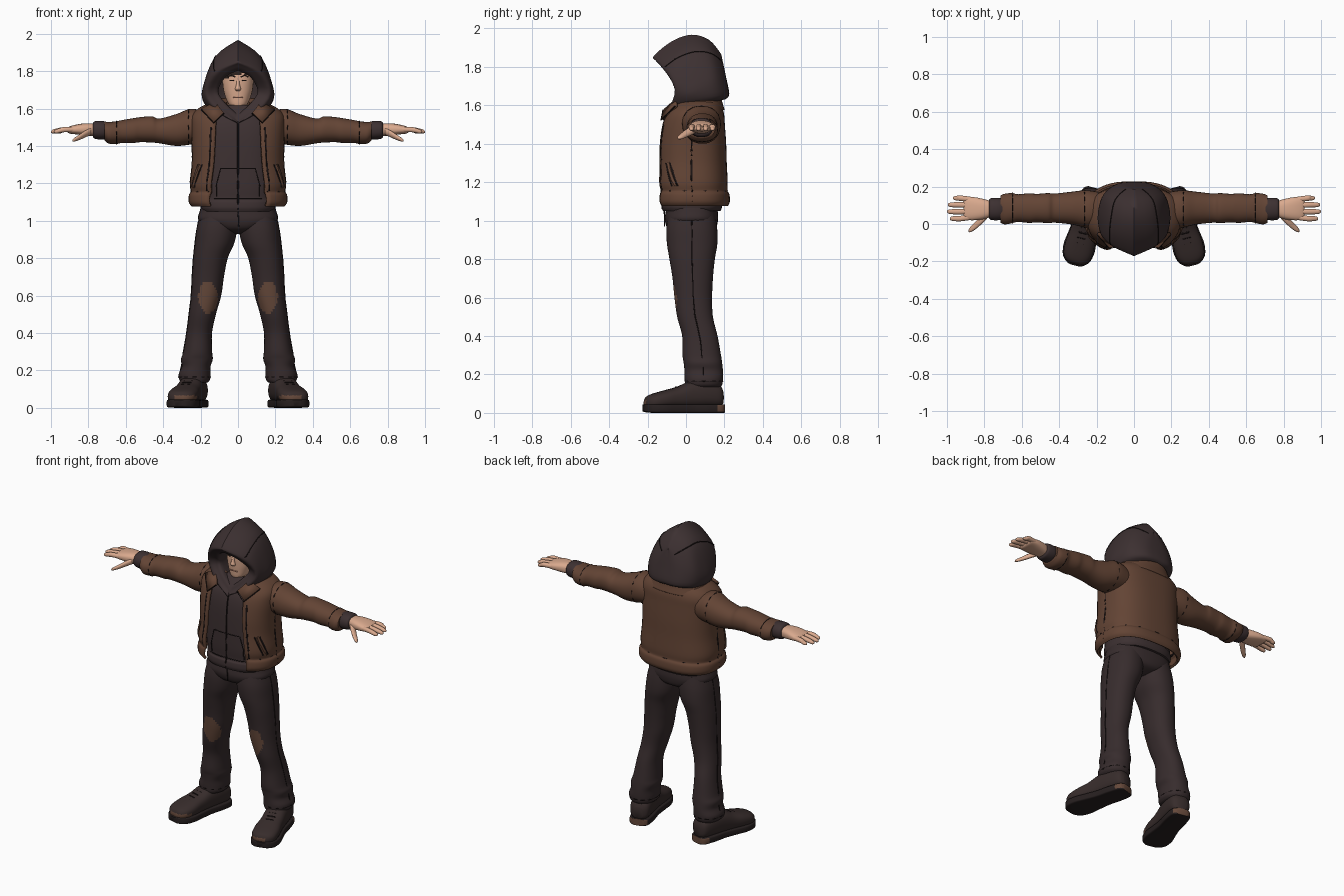
import bpy, bmesh, math
from mathutils import Vector, Matrix

cube = bpy.data.objects.get("Cube")
if cube:
    bpy.data.objects.remove(cube, do_unlink=True)


def material(name, rgb):
    mat = bpy.data.materials.new(name)
    mat.use_nodes = True
    mat.diffuse_color = (*rgb, 1)
    bsdf = mat.node_tree.nodes["Principled BSDF"]
    bsdf.inputs["Base Color"].default_value = (*rgb, 1)
    bsdf.inputs["Roughness"].default_value = 0.9
    return mat


HOOD = material("dark hood cloth", (.046, .03, .031))
DENIM = material("dark trouser cloth", (.038, .025, .026))
JACKET = material("brown jacket", (.125, .058, .035))
SKIN = material("skin", (.7, .4, .27))
PATCH = material("worn brown", (.13, .065, .042))
SHOE = material("shoe leather", (.038, .025, .024))
SOLE = material("shoe sole", (.02, .014, .014))
SEAM = material("dark seam", (.011, .007, .007))
HAIR = material("dark hair", (.025, .015, .012))
LIP = material("lip", (.42, .19, .13))


def same(p):
    return p


def spline(keys, steps=5):
    """Smooth curve through tuples of any length."""
    out = []
    for i in range(len(keys) - 1):
        quad = zip(keys[max(i - 1, 0)], keys[i], keys[i + 1], keys[min(i + 2, len(keys) - 1)])
        quad = list(quad)
        for k in range(steps):
            u = k / steps
            out.append(tuple(
                b + .5 * u * (c - a + u * (2 * a - 5 * b + 4 * c - d + u * (3 * (b - c) + d - a)))
                for a, b, c, d in quad))
    return out + [tuple(keys[-1])]


def ring_point(key, angle, axis, power):
    """Point on a rounded-box section; angle 0 is the front (or underside)."""
    t, a, b, ra, rb = key
    s, c = math.sin(angle), math.cos(angle)
    u = a + ra * math.copysign(abs(s) ** (2 / power), s)
    v = b - rb * math.copysign(abs(c) ** (2 / power), c)
    return {"X": (t, u, v), "Y": (u, t, v), "Z": (u, v, t)}[axis]


def surface(name, grid, mats, place=same, closed=True, caps=True, rule=None, thick=0):
    """Skin a grid of rows; rule picks the material slot from a face centre."""
    bm = bmesh.new()
    rows = [[bm.verts.new(place(p)) for p in row] for row in grid]
    n = len(rows[0])
    for low, high in zip(rows, rows[1:]):
        for j in range(n if closed else n - 1):
            k = (j + 1) % n
            bm.faces.new((low[j], low[k], high[k], high[j]))
    if caps and closed:
        bm.faces.new(rows[0])
        bm.faces.new(rows[-1])
    bmesh.ops.remove_doubles(bm, verts=bm.verts[:], dist=.0004)
    bmesh.ops.recalc_face_normals(bm, faces=bm.faces[:])
    for f in bm.faces:
        f.smooth = True
        if rule:
            f.material_index = rule(f.calc_center_median())
    mesh = bpy.data.meshes.new(name)
    bm.to_mesh(mesh)
    bm.free()
    mesh.set_sharp_from_angle(angle=.9)
    for m in mats:
        mesh.materials.append(m)
    obj = bpy.data.objects.new(name, mesh)
    bpy.context.collection.objects.link(obj)
    if thick:
        mod = obj.modifiers.new("thickness", "SOLIDIFY")
        mod.thickness, mod.offset = thick, 0
    return obj


def loft(name, keys, mats, axis="Z", power=2.2, sides=32, gap=None, steps=5, **kw):
    """Body of rounded sections; gap(t) leaves an opening at the front."""
    grid = []
    for key in spline(keys, steps):
        g = gap(key[0]) if gap else 0
        count = sides + 1 if gap else sides
        grid.append([ring_point(key, g + (2 * math.pi - 2 * g) * j / sides, axis, power)
                     for j in range(count)])
    return surface(name, grid, mats, closed=not gap, **kw)


def tube(name, points, radius, mat, place=same):
    pts = [Vector(p) for p in points]
    grid = []
    for i, p in enumerate(pts):
        d = pts[min(i + 1, len(pts) - 1)] - pts[max(i - 1, 0)]
        q = d.to_track_quat("Z", "Y")
        grid.append([p + q @ Vector((radius * math.cos(a), radius * math.sin(a), 0))
                     for a in (j * math.pi / 3 for j in range(6))])
    return surface(name, grid, [mat], place)


def seam(name, keys, ends, axis="Z", power=2.2, mat=SEAM, radius=.003, place=same):
    """Thin line lying on a loft, from one (t, angle) to the next."""
    fine = sorted(spline(keys, 12))
    pts = []
    for (t0, a0), (t1, a1) in zip(ends, ends[1:]):
        for k in range(13):
            t, a = t0 + (t1 - t0) * k / 12, a0 + (a1 - a0) * k / 12
            key = min(fine, key=lambda f: abs(f[0] - t))
            pts.append(ring_point((t, *key[1:]), a, axis, power))
    tube(name, pts, radius, mat, place)


# Head, neck and face
head = [(1.605, 0, -.005, .03, .03), (1.625, 0, .01, .05, .052), (1.66, 0, .025, .067, .07),
        (1.7, 0, .03, .078, .078), (1.75, 0, .035, .083, .085), (1.8, 0, .04, .08, .085),
        (1.85, 0, .045, .06, .07), (1.87, 0, .045, .03, .03)]
loft("head", head, [SKIN, HAIR],
     rule=lambda c: int(c.z > 1.787 - .3 * abs(c.x - .02) or c.y > .07))
loft("neck", [(1.5, 0, .035, .065, .06), (1.57, 0, .03, .055, .055), (1.65, 0, .03, .055, .05)], [SKIN])
loft("nose", [(1.765, 0, -.04, .007, .008), (1.725, 0, -.048, .01, .014),
              (1.705, 0, -.05, .016, .017), (1.694, 0, -.045, .01, .01)], [SKIN], sides=16)
seam("mouth", head, [(1.658, -.35), (1.66, 0), (1.658, .35)], mat=LIP, radius=.004)

# Hood: half arches from the neck to the crown, mirrored and skinned front to back
rim = [(0, -.09, 1.535), (.075, -.075, 1.6), (.135, -.05, 1.69), (.085, -.12, 1.79), (0, -.16, 1.835)]
core = Vector((0, .03, 1.69))
inner = [tuple(Vector(p).lerp(core, .22)) for p in rim]
deep = [tuple(Vector(p).lerp(core, .12) + Vector((0, .1, 0))) for p in rim]
arches = [deep, inner, rim,
          [(0, -.11, 1.52), (.1, -.085, 1.58), (.175, -.055, 1.68), (.125, -.11, 1.8), (0, -.165, 1.86)],
          [(.12, -.03, 1.585), (.17, -.01, 1.62), (.19, 0, 1.69), (.13, -.04, 1.85), (0, -.07, 1.935)],
          [(.15, .06, 1.6), (.185, .07, 1.64), (.185, .07, 1.72), (.12, .05, 1.88), (0, .03, 1.967)],
          [(.13, .15, 1.62), (.16, .16, 1.65), (.155, .15, 1.75), (.1, .13, 1.87), (0, .12, 1.94)],
          [(.06, .2, 1.63), (.09, .215, 1.655), (.08, .2, 1.75), (.045, .185, 1.83), (0, .18, 1.87)],
          [(0, .21, 1.635), (0, .225, 1.66), (0, .21, 1.74), (0, .195, 1.81), (0, .18, 1.86)]]
columns = [spline(col, 4) for col in zip(*[spline(a, 4) for a in arches])]
half = [[(max(p[0], 0), p[1], p[2]) for p in row] for row in zip(*columns)]
surface("hood", [row + [(-x, y, z) for x, y, z in row[-2::-1]] for row in half], [HOOD], closed=False)
for s in (1, -1):
    tube("hood_seam", [row[12] for row in half[12:29]], .003, SEAM, lambda p: (s * p[0], p[1], p[2]))

# Hooded top under the jacket
hoodie = [(1.05, 0, .03, .19, .15), (1.07, 0, .03, .2, .157), (1.1, 0, .03, .2, .155),
          (1.12, 0, .03, .2, .147), (1.2, 0, .03, .205, .152), (1.4, 0, .03, .205, .148),
          (1.5, 0, .035, .2, .14), (1.56, 0, .045, .17, .125), (1.62, 0, .05, .12, .085)]
loft("hoodie_body", hoodie, [HOOD], power=2.6)
seam("hoodie_zip", hoodie, [(1.06, 0), (1.52, 0)], power=2.6, radius=.005)
seam("hoodie_hem", hoodie, [(1.12, -.6), (1.12, .6)], power=2.6)
seam("hoodie_pocket", hoodie, [(1.13, -.5), (1.19, -.5), (1.28, -.36), (1.28, .36), (1.19, .5), (1.13, .5)],
     power=2.6)

# Open jacket body and collar
jacket = [(1.08, 0, .035, .242, .177), (1.1, 0, .035, .256, .186), (1.135, 0, .035, .256, .184),
          (1.155, 0, .033, .245, .176), (1.2, 0, .03, .25, .18), (1.3, 0, .03, .24, .175),
          (1.4, 0, .03, .24, .172), (1.5, 0, .035, .245, .16), (1.56, 0, .045, .24, .145),
          (1.6, 0, .055, .2, .12), (1.63, 0, .06, .13, .09)]


def front_gap(z):
    return .54 - (z - 1.08) * .33


loft("jacket_body", jacket, [JACKET], power=2.6, sides=40, gap=front_gap, thick=.014)
loft("jacket_collar", [(1.575, 0, .06, .19, .135), (1.62, 0, .06, .17, .122), (1.655, 0, .065, .155, .115)],
     [JACKET], power=2.4, gap=lambda z: .6, thick=.012)
seam("jacket_hem_seam", jacket, [(1.155, .56), (1.155, 2 * math.pi - .56)], power=2.6, radius=.009)

# Trouser top
loft("trouser_hips", [(.93, 0, .03, .04, .06), (.955, 0, .03, .13, .12), (1, 0, .028, .21, .138),
                      (1.05, 0, .03, .205, .135), (1.1, 0, .03, .19, .13)], [DENIM], power=2.5)
tube("trouser_fly", [(0, -.113, 1.05), (.004, -.112, .97)], .003, SEAM)

sleeve = [(.16, .075, 1.5, .09, .08), (.25, .08, 1.503, .1, .095), (.33, .085, 1.485, .088, .085),
          (.42, .085, 1.48, .078, .066), (.46, .085, 1.488, .08, .07), (.52, .085, 1.487, .076, .067),
          (.56, .085, 1.482, .079, .066), (.62, .085, 1.477, .074, .061), (.65, .085, 1.471, .08, .061),
          (.69, .08, 1.47, .082, .058), (.715, .08, 1.48, .072, .05)]
leg = [(1.04, .1, .03, .1, .12), (.96, .112, .03, .108, .132), (.88, .125, .032, .105, .131),
       (.8, .147, .032, .092, .118), (.7, .16, .035, .085, .105), (.6, .17, .038, .08, .098),
       (.5, .19, .047, .072, .093), (.4, .207, .072, .068, .092), (.3, .215, .082, .077, .1),
       (.26, .22, .088, .085, .1), (.22, .224, .092, .077, .1), (.18, .232, .093, .085, .1),
       (.15, .232, .092, .082, .097), (.135, .232, .09, .07, .09)]
turn = Matrix.Translation((.235, .1, 0)) @ Matrix.Rotation(.25, 4, "Z") @ Matrix.Translation((0, -.1, 0))

for side, s in (("left", 1), ("right", -1)):
    def flip(p):
        return (s * p[0], p[1], p[2])

    def foot(p):
        return flip(turn @ Vector(p))

    # Face details
    seam(side + "_brow", head, [(1.768, .15), (1.778, .4), (1.77, .65)], mat=HAIR, radius=.004, place=flip)
    seam(side + "_eye", head, [(1.75, .24), (1.75, .52)], mat=HAIR, radius=.004, place=flip)

    # Jacket lapel, pocket and seams
    surface(side + "_lapel", [[(.075, -.112, 1.575), (.13, -.122, 1.525)], [(.12, -.05, 1.63), (.195, -.05, 1.597)]],
            [JACKET], flip, closed=False, thick=.014)
    tube(side + "_lapel_edge", [(.075, -.12, 1.575), (.13, -.13, 1.523), (.197, -.057, 1.595)], .003, SEAM, flip)
    seam(side + "_pocket_welt", jacket, [(1.3, .91), (1.18, 1.17)], power=2.6, mat=JACKET, radius=.014, place=flip)
    for shift in (-.09, .09):
        seam(side + "_pocket_seam", jacket, [(1.3, .91 + shift), (1.18, 1.17 + shift)], power=2.6,
             radius=.009, place=flip)
    seam(side + "_jacket_side_seam", jacket, [(1.42, 1.57), (1.1, 1.57)], power=2.6, radius=.009, place=flip)
    seam(side + "_jacket_front_seam", jacket, [(1.5, .52), (1.16, .63)], power=2.6, radius=.009, place=flip)

    # Sleeve and cuff
    loft(side + "_sleeve", sleeve, [JACKET], axis="X", place=flip)
    for x in (.265, .65):
        seam(side + "_sleeve_seam", sleeve, [(x, 0), (x, 2 * math.pi)], axis="X", place=flip)
    loft(side + "_cuff", [(.7, .08, 1.483, .055, .045), (.73, .08, 1.484, .06, .05),
                          (.765, .08, 1.485, .058, .047), (.775, .08, 1.485, .048, .038)],
         [HOOD], axis="X", place=flip)

    # Hand: palm, four fingers and thumb
    loft(side + "_palm", [(.755, .08, 1.485, .04, .034), (.81, .08, 1.488, .055, .033),
                          (.86, .082, 1.488, .062, .027), (.9, .083, 1.485, .06, .019),
                          (.912, .083, 1.484, .05, .01)], [SKIN], axis="X", power=2.6, place=flip)
    for finger, y, tip in (("index", .036, .985), ("middle", .068, 1), ("ring", .1, .995), ("little", .131, .968)):
        spread = (y - .083) * .15
        loft(f"{side}_{finger}_finger",
             [(.875, y, 1.488, .015, .014), (.93, y + spread, 1.487, .015, .014),
              (tip - .02, y + spread, 1.479, .013, .012), (tip - .005, y + spread, 1.476, .009, .008),
              (tip, y + spread, 1.475, .003, .003)], [SKIN], axis="X", sides=14, place=flip)
    loft(side + "_thumb", [(.785, .05, 1.48, .022, .02), (.82, .018, 1.462, .023, .018),
                           (.85, -.01, 1.445, .02, .014), (.875, -.03, 1.433, .014, .01),
                           (.885, -.037, 1.428, .004, .004)], [SKIN], axis="X", sides=16, place=flip)

    # Trouser leg with worn knee
    def knee(c):
        return int(c.y < .03 and ((abs(c.x) - .16) / .052) ** 2 + ((c.z - .59) / .085) ** 2 < 1)

    loft(side + "_trouser_leg", leg, [DENIM, PATCH], sides=44, steps=7, rule=knee, place=flip)
    seam(side + "_leg_seam", leg, [(1, 1.57), (.16, 1.57)], place=flip)
    seam(side + "_leg_hem", leg, [(.165, 0), (.165, 2 * math.pi)], place=flip)

    # Shoe, sole and laces
    loft(side + "_shoe", [(.192, 0, .08, .03, .035), (.17, 0, .09, .058, .06), (.1, 0, .1, .067, .072),
                          (.02, 0, .095, .068, .07), (-.05, 0, .08, .071, .056), (-.12, 0, .07, .079, .047),
                          (-.18, 0, .06, .074, .04), (-.212, 0, .055, .052, .03), (-.225, 0, .05, .025, .014)],
         [SHOE, PATCH], axis="Y", power=2.5, place=foot,
         rule=lambda c: int(c.z < .066 and c.y < -.16 and abs(c.x) < .34))
    loft(side + "_sole", [(.197, 0, .022, .035, .022), (.175, 0, .022, .06, .022), (.1, 0, .022, .068, .022),
                          (.02, 0, .022, .067, .022), (-.06, 0, .022, .077, .022), (-.13, 0, .022, .086, .022),
                          (-.19, 0, .023, .076, .022), (-.222, 0, .025, .048, .02), (-.232, 0, .026, .022, .016)],
         [SOLE, PATCH], axis="Y", power=7, place=foot,
         rule=lambda c: int(c.y > .165 and .012 < c.z < .04))
    for i in range(4):
        y, z = -.02 - .028 * i, .143 - .009 * i
        tube(side + "_lace", [(-.04, y, z - .018), (-.02, y - .004, z - .002), (.02, y - .004, z - .002),
                              (.04, y, z - .018)], .006, SEAM, foot)
